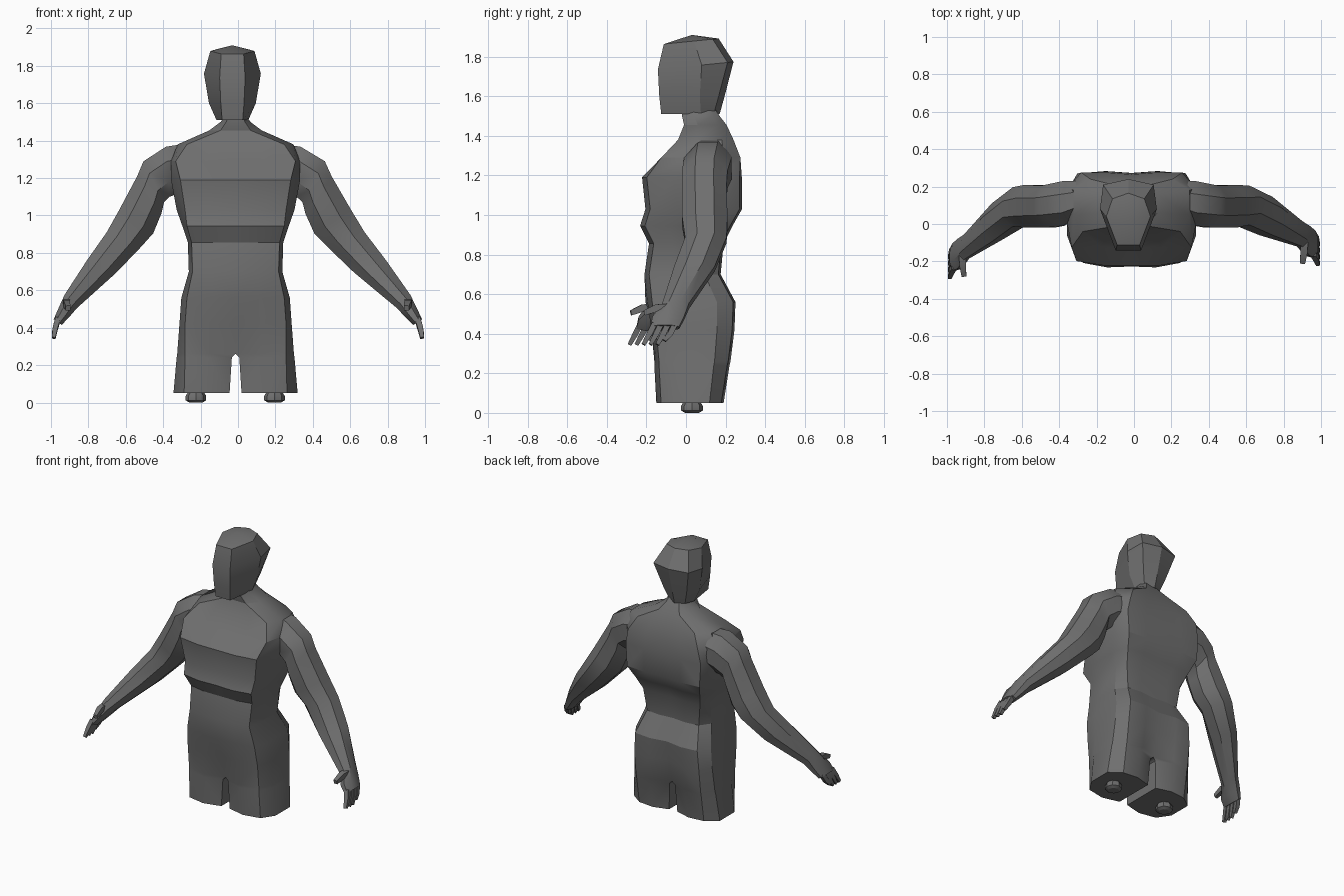
import bpy, bmesh, math
from mathutils import Vector

if "Cube" in bpy.data.objects:
    bpy.data.objects.remove(bpy.data.objects["Cube"])

grey = bpy.data.materials.new("dark_grey")
grey.diffuse_color = (0.16, 0.16, 0.16, 1)
grey.use_nodes = True
grey.node_tree.nodes["Principled BSDF"].inputs["Base Color"].default_value = grey.diffuse_color


def finish(name, bm, loc=(0, 0, 0), angle=30):
    bmesh.ops.recalc_face_normals(bm, faces=bm.faces)
    me = bpy.data.meshes.new(name)
    bm.to_mesh(me)
    bm.free()
    ob = bpy.data.objects.new(name, me)
    ob.location = loc
    bpy.context.collection.objects.link(ob)
    me.materials.append(grey)
    bpy.ops.object.select_all(action='DESELECT')
    ob.select_set(True)
    bpy.context.view_layer.objects.active = ob
    bpy.ops.object.shade_smooth_by_angle(angle=math.radians(angle))
    return ob


def skin(bm, rings, closed=lambda i: True, cap_end=True):
    """Join point rings with quads and cap both ends."""
    vs = [[bm.verts.new(p) for p in r] for r in rings]
    n = len(vs[0])
    for i in range(len(vs) - 1):
        for j in range(n if closed(i) else n - 1):
            k = (j + 1) % n
            bm.faces.new((vs[i][j], vs[i][k], vs[i + 1][k], vs[i + 1][j]))
    bm.faces.new(vs[0][::-1])
    if cap_end:
        bm.faces.new(vs[-1])
    return vs


# Torso and thighs: half body, mirrored
# z, inner x, front y, back y, front/side/back half widths, inner insets front/back
body = [
    (0.05, .032, -.15, .19, .275, .332, .25, .03, .03),
    (0.24, .02, -.16, .22, .27, .315, .25, .04, .05),
    (0.26, 0, -.16, .225, .27, .312, .25, .04, .05),
    (0.42, 0, -.175, .245, .27, .30, .25, .02, .04),
    (0.56, 0, -.195, .25, .26, .29, .24, -.01, .02),
    (0.70, 0, -.21, .175, .23, .25, .20, 0, .01),
    (0.855, 0, -.187, .19, .235, .255, .22, 0, .01),
    (0.945, 0, -.232, .235, .26, .285, .25, .005, .01),
    (1.03, 0, -.205, .283, .27, .315, .28, 0, .01),
    (1.19, 0, -.222, .282, .295, .345, .29, 0, .01),
    (1.29, 0, -.125, .275, .32, .345, .27, 0, .01),
    (1.38, 0, -.04, .24, .26, .31, .22, 0, 0),
    (1.455, 0, -.01, .205, .08, .14, .08, 0, 0),
    (1.50, 0, -.02, .17, .05, .08, .05, 0, 0),
    (1.53, 0, -.02, .15, .04, .06, .04, 0, 0),
]
rings = []
for z, ix, f, b, fw, hw, bw, fi, bi in body:
    d = b - f
    c = .024 if z < 1.25 else 0
    rings.append([(ix, f + fi, z), (ix + .5 * (fw - ix), f, z), (fw, f + c, z),
                  (hw, f + .32 * d, z), (hw, f + .79 * d, z), (bw, b - c / 2, z),
                  (ix + .5 * (bw - ix), b, z), (ix, b - bi, z)])
bm = bmesh.new()
skin(bm, rings, closed=lambda i: i < 2, cap_end=False)
torso = finish("torso", bm, (-.013, 0, 0))
mirror = torso.modifiers.new("mirror", 'MIRROR')
mirror.merge_threshold = 0.001

# Head: horizontal rings closed by a crown point
# z, front y, back y, face half width, temple half width, rear half width, temple depth
skull = [
    (1.51, -.125, .17, .055, .085, .06, .68),
    (1.60, -.135, .195, .062, .125, .09, .62),
    (1.75, -.142, .24, .068, .152, .135, .58),
    (1.875, -.112, .165, .06, .118, .085, .55),
]
rings = []
for z, f, b, fw, hw, bw, t in skull:
    y = f + t * (b - f)
    pts = [(-fw, f), (fw, f), (hw, y), (bw, b - .03), (0, b), (-bw, b - .03), (-hw, y)]
    rings.append([(x, y, z + .1 * y * (z > 1.7)) for x, y in pts])
bm = bmesh.new()
top = skin(bm, rings, cap_end=False)[-1]
crown = bm.verts.new((0, .03, 1.91))
for a, b in zip(top, top[1:] + top[:1]):
    bm.faces.new((a, b, crown))
finish("head", bm, (-.03, 0, 0), 24)

# Arms: outer x, z; inner x, z; front y, back y
limb = [
    (.28, 1.38, .28, 1.12, .03, .23),
    (.36, 1.368, .34, 1.10, -.01, .23),
    (.485, 1.29, .37, 1.07, -.02, .21),
    (.52, 1.21, .385, 1.01, -.02, .205),
    (.62, 1.03, .43, .905, -.02, .21),
    (.69, .91, .495, .835, -.005, .205),
    (.80, .76, .635, .695, -.06, .145),
    (.925, .575, .855, .505, -.12, .015),
    (.96, .50, .90, .455, -.17, -.01),
    (.985, .445, .94, .415, -.18, -.035),
]


def place(s, x, y, z):
    """Put an arm point on side s; the left hand reaches further forward."""
    reach = -.07 * min(1, max(0, (x - .6) / .3)) if s < 0 else 0
    return (s * x - .04 * (1 - x), y + reach, z)


def finger(name, s, start, mid, end, r):
    bm = bmesh.new()
    rings = []
    axis = (Vector(end) - Vector(start)).normalized()
    u = axis.cross(Vector((1, 0, 0))).normalized()
    v = axis.cross(u)
    for c, k in ((start, r), (mid, r), (end, r * .7)):
        rings.append([place(s, *(Vector(c) + u * k * math.cos(a) + v * k * math.sin(a)))
                      for a in (math.pi * (.25 + .5 * i) for i in range(4))])
    skin(bm, rings)
    finish(name, bm)


for s, side in ((1, "right"), (-1, "left")):
    rings = []
    for xo, zo, xi, zi, f, b in limb:
        ring = []
        for i in range(8):
            a = math.pi * (i + .5) / 4
            t, w = .5 + .54 * math.cos(a), .5 + .54 * math.sin(a)
            ring.append(place(s, xi + t * (xo - xi), f + w * (b - f), zi + t * (zo - zi)))
        rings.append(ring)
    bm = bmesh.new()
    skin(bm, rings)
    finish("arm_" + side, bm, angle=35)

    # Four fingers and a thumb
    for i in range(4):
        y = -.055 - .035 * i
        finger(f"finger_{side}_{i + 1}", s, (.96, y, .45), (.975, y - .025, .40),
               (.985, y - .055, .345 + .02 * (i == 0)), .02)
    finger("thumb_" + side, s, (.915, -.08, .535), (.912, -.15, .53), (.905, -.21, .505), .026)

    # Stub under each thigh
    bm = bmesh.new()
    rings = [[(r * math.cos(math.tau * i / 8), r * math.sin(math.tau * i / 8), z)
              for i in range(8)] for z, r in ((0, .035), (.012, .055), (.035, .055), (.06, .04))]
    skin(bm, rings)
    finish("leg_stub_" + side, bm, (s * .21 - .015, .03, 0))
